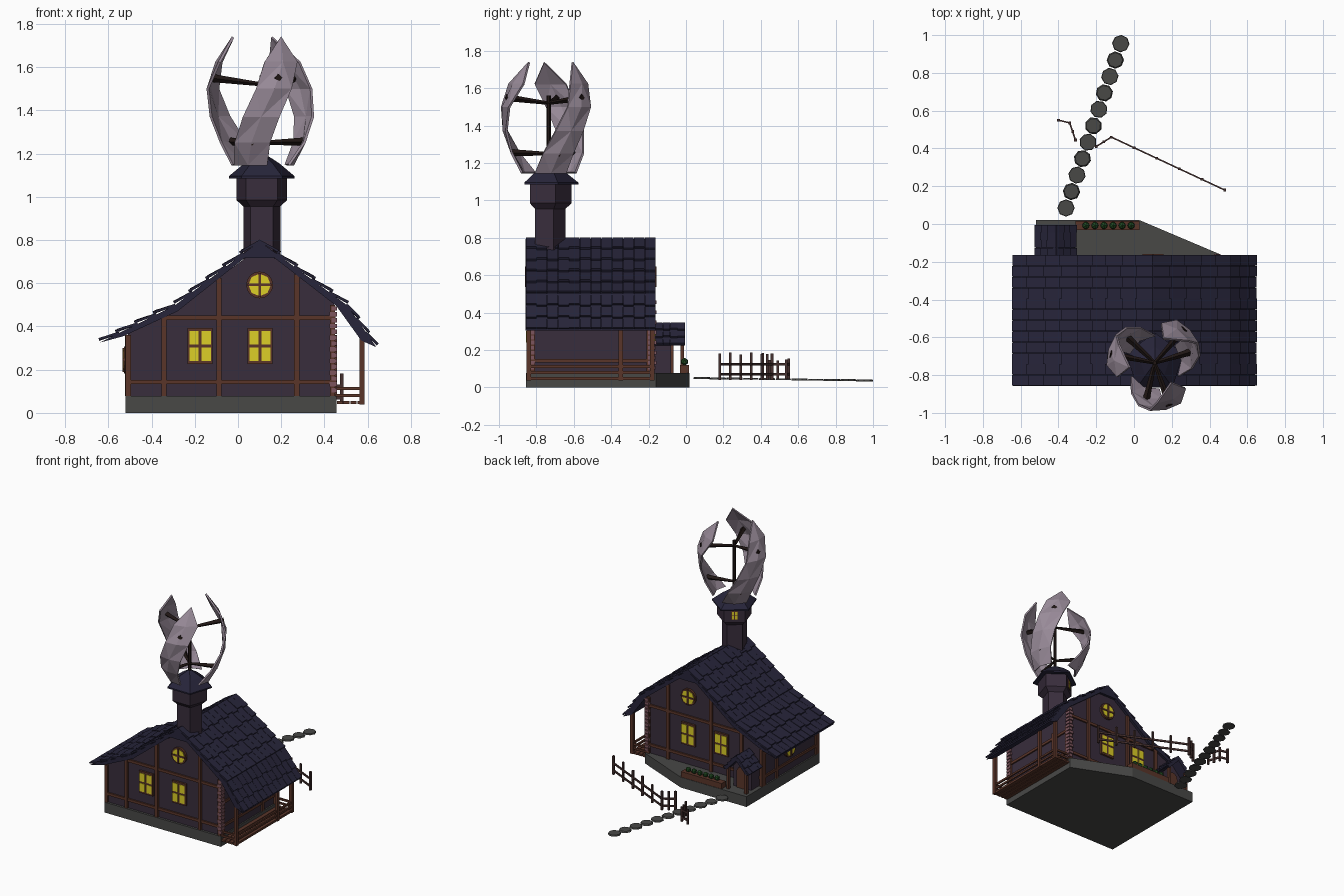
import bpy, bmesh, math, random
from mathutils import Matrix, Vector

if "Cube" in bpy.data.objects:
    bpy.data.objects.remove(bpy.data.objects["Cube"])

random.seed(4)
I = Matrix.Identity(4)
COL = dict(wall=(.04, .026, .045), roof=(.02, .018, .042), wood=(.1, .035, .022), pane=(.72, .62, .02),
           stone=(.065, .065, .062), blade=(.32, .26, .32), quoin=(.2, .09, .11), leaf=(.015, .07, .015),
           dark=(.014, .008, .007), fence=(.06, .03, .028))
MATS = {}
for key, c in COL.items():
    MATS[key] = bpy.data.materials.new(key)
    MATS[key].diffuse_color = (*c, 1)


def finish(bm, name, col):
    bmesh.ops.recalc_face_normals(bm, faces=bm.faces)
    me = bpy.data.meshes.new(name)
    bm.to_mesh(me)
    bm.free()
    me.materials.append(MATS[col])
    ob = bpy.data.objects.new(name, me)
    bpy.context.collection.objects.link(ob)
    return ob


def box(bm, x0, x1, y0, y1, z0, z1, M=I):
    t = Matrix.Translation(((x0 + x1) / 2, (y0 + y1) / 2, (z0 + z1) / 2))
    bmesh.ops.create_cube(bm, size=1, matrix=M @ t @ Matrix.Diagonal((x1 - x0, y1 - y0, z1 - z0, 1)))


def beam(bm, p, q, w, h):
    p, q = Vector(p), Vector(q)
    M = Matrix.Translation((p + q) / 2) @ (q - p).to_track_quat('X', 'Z').to_matrix().to_4x4()
    bmesh.ops.create_cube(bm, size=1, matrix=M @ Matrix.Diagonal(((q - p).length, w, h, 1)))


def disc(bm, r1, r2, depth, M, n):
    bmesh.ops.create_cone(bm, cap_ends=True, segments=n, radius1=r1, radius2=r2, depth=depth, matrix=M)


def prism(bm, pts, a, b, axis='y'):
    put = (lambda p, t: (p[0], t, p[1])) if axis == 'y' else (lambda p, t: (p[0], p[1], t))
    lo, hi = [[bm.verts.new(put(p, t)) for p in pts] for t in (a, b)]
    bm.faces.new(lo)
    bm.faces.new(hi)
    for i in range(len(pts)):
        j = (i + 1) % len(pts)
        bm.faces.new((lo[i], lo[j], hi[j], hi[i]))


def tiles(bm, p, q, y0, y1, rows, cols):
    # overlapping staggered shingles from ridge point p to eave point q
    p, q = Vector((p[0], 0, p[1])), Vector((q[0], 0, q[1]))
    d, w = (q - p) / rows, (y1 - y0) / cols
    n = Vector((-d.z, 0, d.x)).normalized()
    n = n if n.z > 0 else -n
    for i in range(rows):
        for j in range(cols):
            y = Vector((0, y0 + (j + .5) * w, 0))
            long = 1 + (.12 if (i + j) % 2 else 0) * (i < rows - 1)
            lift = .006 + random.uniform(0, .003)
            beam(bm, p + d * i + y - n * .006, p + d * (i + long) + y + n * lift, w * .96, .011)


def frame(angle, x, y, z, s=1):
    # local axes: u sideways, v up, third axis out of the wall
    a = math.radians(angle)
    u, o = Vector((-math.sin(a), math.cos(a), 0)), Vector((math.cos(a), math.sin(a), 0))
    M = Matrix((u, Vector((0, 0, 1)), o)).transposed().to_4x4()
    return Matrix.Translation((x, y, z)) @ M @ Matrix.Scale(s, 4)


def window(wood, pane, M, round_=False):
    if round_:
        disc(wood, .062, .062, .03, M, 16)
        disc(pane, .052, .052, .036, M, 8)
        box(wood, -.055, .055, -.006, .006, 0, .023, M)
        box(wood, -.006, .006, -.055, .055, 0, .023, M)
    else:
        box(wood, -.058, .058, -.083, .083, -.01, .014, M)
        for su in (-1, 1):
            for sv in (-1, 1):
                cu, cv = su * .028, sv * .038
                box(pane, cu - .021, cu + .021, cv - .031, cv + .031, 0, .018, M)


# stone foundation
bm = bmesh.new()
prism(bm, [(-.52, -.855), (.455, -.855), (.455, -.16), (.03, .02), (-.52, .02)], 0, .078, 'z')
finish(bm, "foundation", 'stone')

# house body and entrance porch walls
bm = bmesh.new()
prism(bm, [(-.51, .07), (.445, .07), (.445, .52), (.1, .765), (-.29, .475), (-.51, .37)], -.838, -.182)
prism(bm, [(-.49, .07), (-.34, .07), (-.34, .25), (-.415, .33), (-.49, .25)], -.2, -.08)
finish(bm, "house_walls", 'wall')

# roof slabs with shingles
top = [(-.64, .333), (-.293, .505), (.1, .802), (.506, .505), (.64, .312)]
bm = bmesh.new()
prism(bm, [(x, z - .008) for x, z in top] + [(.57, .335), (.455, .495), (.17, .716), (.03, .716), (-.28, .47),
                                             (-.53, .355)], -.857, -.163)
for a, b, rows in ((1, 0, 4), (2, 1, 5), (2, 3, 5), (3, 4, 3)):
    tiles(bm, top[a], top[b], -.857, -.163, rows, 12)
finish(bm, "main_roof", 'roof')
bm = bmesh.new()
prism(bm, [(-.518, .225), (-.415, .345), (-.312, .225), (-.335, .225), (-.415, .31), (-.495, .225)], -.165, -.005)
for ex in (-.518, -.312):
    tiles(bm, (-.415, .348), (ex, .228), -.165, -.005, 3, 4)
finish(bm, "entrance_roof", 'roof')

# timber framing and windows on both gables and the sides
wood, pane = bmesh.new(), bmesh.new()
for y, ang in ((-.838, -90), (-.182, 90)):
    y0, y1 = y - .014, y + .014
    for x, z in ((-.508, .36), (-.343, .445), (-.088, .625), (.272, .64), (.437, .5)):
        box(wood, x - .012, x + .012, y0, y1, .078, z)
    box(wood, -.52, .455, y0 + .003, y1 - .003, .133, .153)
    box(wood, -.345, .45, y0 + .003, y1 - .003, .43, .45)
    for x in (-.175, .102):
        window(wood, pane, frame(ang, x, y, .31))
    window(wood, pane, frame(ang, .1, y, .592), True)
for x in (-.51, .445):
    for z in (.143, .32):
        box(wood, x - .01, x + .01, -.84, -.18, z - .01, z + .01)
    for y in (-.82, -.35, -.2):
        box(wood, x - .012, x + .012, y - .012, y + .012, .078, .36)
window(wood, pane, frame(180, -.512, -.5, .245), True)
window(wood, pane, frame(126, .11 + .1 * math.cos(math.radians(126)), -.735 + .1 * math.sin(math.radians(126)),
                         1.04, .4))
finish(pane, "window_panes", 'pane')
finish(wood, "timber_frame", 'wood')

# pink corner stones on the right corners
bm = bmesh.new()
for y in (-.835, -.185):
    for i in range(15):
        w = .022 if i % 2 else .012
        z = .095 + i * .027
        box(bm, .445 - w, .459, y - .018, y + .018 + w * .4, z, z + .02)
finish(bm, "corner_stones", 'quoin')

# arched door and entrance posts
bm = bmesh.new()
arch = [(-.415 + .042 * math.cos(math.pi * k / 6), .19 + .05 * math.sin(math.pi * k / 6)) for k in range(7)]
prism(bm, [(-.373, .078)] + arch + [(-.457, .078)], -.085, -.068)
for x in (-.49, -.34):
    box(bm, x - .01, x + .01, -.03, -.01, .075, .25)
beam(bm, (-.495, -.02, .24), (-.415, -.02, .325), .016, .014)
beam(bm, (-.335, -.02, .24), (-.415, -.02, .325), .016, .014)
finish(bm, "entrance_door", 'wood')

# veranda on the right: deck planks, posts and rails
bm = bmesh.new()
for i in range(4):
    box(bm, .457 + i * .032, .485 + i * .032, -.85, -.17, .04, .056)
for y in (-.84, -.35, -.18):
    box(bm, .563, .586, y - .012, y + .012, .038, .345)
for z in (.08, .112):
    box(bm, .568, .58, -.845, -.175, z - .007, z + .007)
    for y in (-.84, -.18):
        box(bm, .45, .575, y - .006, y + .006, z - .007, z + .007)
finish(bm, "veranda", 'wood')

# planter box with shrubs
bm = bmesh.new()
box(bm, -.31, .03, -.033, .017, .07, .12)
finish(bm, "planter_box", 'wood')
bm = bmesh.new()
for i in range(6):
    bmesh.ops.create_icosphere(bm, subdivisions=1, radius=.021,
                               matrix=Matrix.Translation((-.255 + i * .048, -.008, .138)))
finish(bm, "planter_shrubs", 'leaf')


def loft(bm, rings):
    # five-sided tower sections around the tower axis
    rows = []
    for r, z in rings:
        rows.append([bm.verts.new((.11 + r * math.cos(a), -.735 + r * math.sin(a), z))
                     for a in (math.radians(18 + 72 * k) for k in range(5))])
    for lo, hi in zip(rows, rows[1:]):
        for k in range(5):
            bm.faces.new((lo[k], lo[(k + 1) % 5], hi[(k + 1) % 5], hi[k]))
    bm.faces.new(rows[0])
    bm.faces.new(rows[-1])


# pentagonal tower and its cap
bm = bmesh.new()
loft(bm, [(.09, .62), (.09, .955), (.1235, .985), (.1235, 1.1)])
finish(bm, "tower", 'wall')
bm = bmesh.new()
loft(bm, [(.16, 1.085), (.16, 1.095), (.085, 1.155), (.012, 1.2)])
finish(bm, "tower_roof", 'roof')


def blade_point(k, z, r, off=0):
    a = math.radians(-115 + 120 * k + 65 * (z - 1.145) / .6) + off
    return Vector((.11 + r * math.cos(a), -.735 + r * math.sin(a), z))


# wind turbine: three twisted faceted blades, mast and arms
for k in range(3):
    bm = bmesh.new()
    rows = []
    for z, r in ((1.145, .15), (1.25, .205), (1.37, .245), (1.5, .256), (1.625, .215)):
        half = math.asin(.085 / r)
        rows.append([bm.verts.new(blade_point(k, z, r, s * half)) for s in (-1, 0, 1)])
    for i, (lo, hi) in enumerate(zip(rows, rows[1:])):
        for c in (0, 1):
            a, b, d, e = lo[c], lo[c + 1], hi[c + 1], hi[c]
            for f in (((a, b, d), (a, d, e)) if (i + c) % 2 else ((a, b, e), (b, d, e))):
                bm.faces.new(f)
    tip = bm.verts.new(blade_point(k, 1.742, .14))
    for c in (0, 1):
        bm.faces.new((rows[-1][c], rows[-1][c + 1], tip))
    ob = finish(bm, f"turbine_blade_{k + 1}", 'blade')
    ob.modifiers.new("thickness", 'SOLIDIFY').thickness = .012
bm = bmesh.new()
disc(bm, .012, .012, .4, Matrix.Translation((.11, -.735, 1.36)), 6)
for k in range(3):
    for z0, z1, r in ((1.25, 1.255, .2), (1.52, 1.55, .24)):
        p, q = Vector((.11, -.735, z0)), blade_point(k, z1, r)
        M = Matrix.Translation((p + q) / 2) @ (q - p).to_track_quat('Z', 'Y').to_matrix().to_4x4()
        disc(bm, .009, .019, (q - p).length, M, 4)
finish(bm, "turbine_mast_and_arms", 'dark')

# stepping stone path
bm = bmesh.new()
for i in range(11):
    t = i / 10
    M = Matrix.Translation((-.36 + .29 * t, .085 + .87 * t, .05 - .012 * t)) @ Matrix.Rotation(i * .7, 4, 'Z')
    disc(bm, .046, .043 - .004 * (i % 2), .01, M, 8)
finish(bm, "stepping_stones", 'stone')

# fences on both sides of the path
bm = bmesh.new()
for pts, counts, h in (([(.48, .18), (-.12, .46), (-.2, .41)], (5, 2), .185),
                       ([(-.4, .55), (-.34, .535), (-.31, .445)], (1, 2), .15)):
    for (ax, ay), (bx, by), n in zip(pts, pts[1:], counts):
        for z in (.07, .125):
            beam(bm, (ax, ay, z), (bx, by, z), .008, .014)
        for i in range(n + 1):
            x, y = ax + (bx - ax) * i / n, ay + (by - ay) * i / n
            box(bm, x - .007, x + .007, y - .007, y + .007, .04, h + random.uniform(-.01, .005))
finish(bm, "garden_fence", 'fence')

for m in bpy.data.materials:
    if m.users and not m.is_grease_pencil:
        m.use_nodes = True
        m.node_tree.nodes["Principled BSDF"].inputs["Base Color"].default_value = m.diffuse_color
